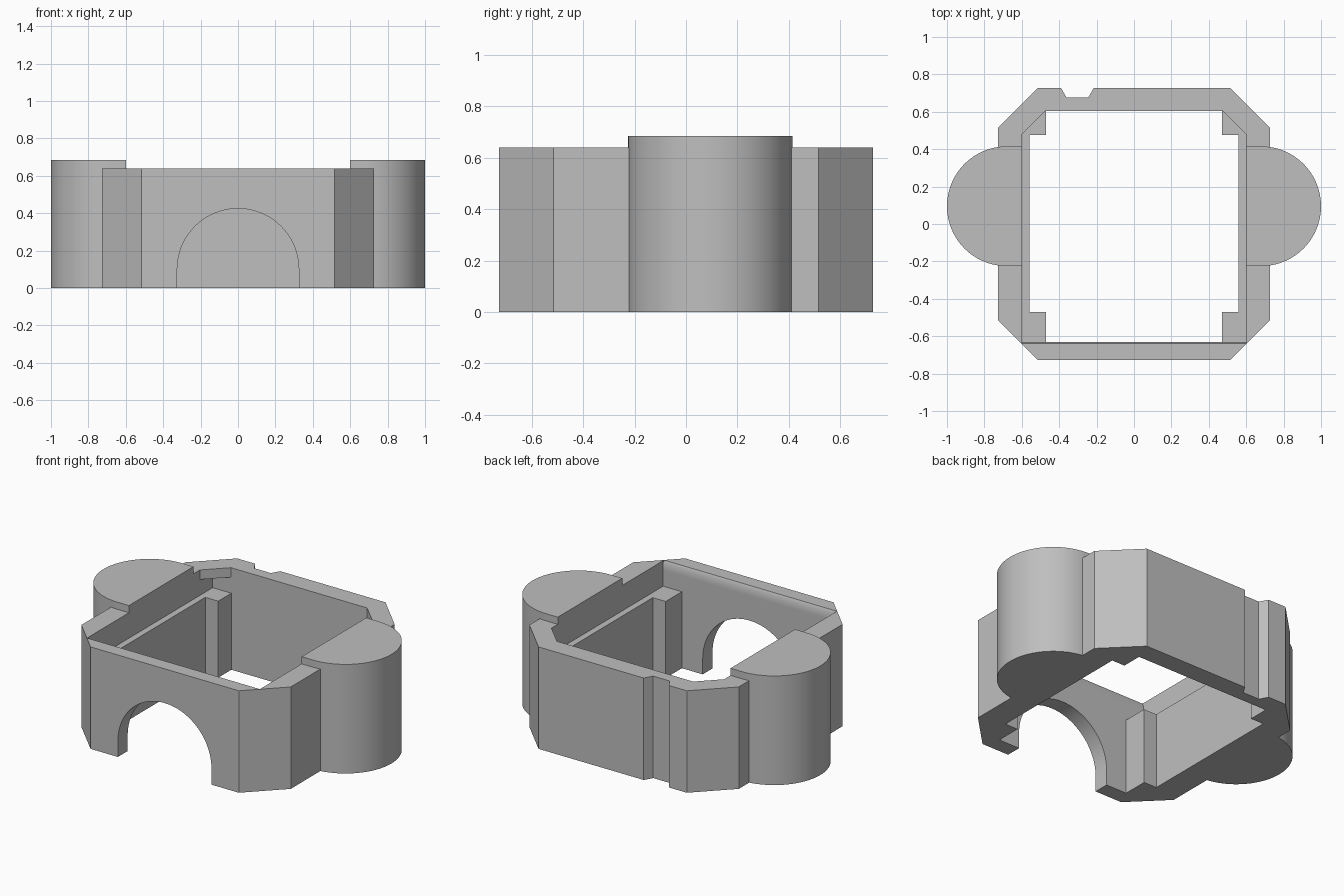
import bpy
import math
from mathutils import Matrix

cube = bpy.data.objects.get("Cube")
if cube:
    bpy.data.objects.remove(cube, do_unlink=True)

grey = bpy.data.materials.new("plain grey")
grey.use_nodes = True
colour = (0.52, 0.52, 0.52, 1)
grey.diffuse_color = colour
grey.node_tree.nodes["Principled BSDF"].inputs["Base Color"].default_value = colour

HEIGHT, EAR_TOP, LEDGE = 0.64, 0.685, 0.48
SIDE, FRONT, BACK = 0.6, -0.63, 0.605      # inner pocket limits
EAR_Y, EAR_R = 0.095, 0.32


def prism(name, outline, low, high, matrix=None):
    """Extrude a flat outline from low to high."""
    n = len(outline)
    verts = [(x, y, z) for z in (low, high) for x, y in outline]
    faces = [tuple(reversed(range(n))), tuple(range(n, 2 * n))]
    faces += [(i, (i + 1) % n, n + (i + 1) % n, n + i) for i in range(n)]
    mesh = bpy.data.meshes.new(name)
    mesh.from_pydata(verts, [], faces)
    if matrix:
        mesh.transform(matrix)
    mesh.materials.append(grey)
    obj = bpy.data.objects.new(name, mesh)
    bpy.context.collection.objects.link(obj)
    return obj


def combine(target, tool, operation):
    """Apply a boolean and discard its tool."""
    mod = target.modifiers.new(tool.name, 'BOOLEAN')
    mod.operation, mod.object, mod.solver = operation, tool, 'EXACT'
    bpy.context.view_layer.objects.active = target
    bpy.ops.object.modifier_apply(modifier=mod.name)
    bpy.data.objects.remove(tool, do_unlink=True)


def mirrored(half):
    """Complete an outline whose right half runs from front to back."""
    return half + [(-x, y) for x, y in reversed(half)]


# Octagonal body
a, b = 0.515, 0.727
housing = prism("housing", mirrored([(a, -b), (b, -a), (b, a), (a, b)]), 0, HEIGHT)

# Rounded ears on both sides
arc = [math.radians(-90 + 180 * i / 48) for i in range(49)]
ear = [(0.5, EAR_Y - EAR_R)]
ear += [(1 - EAR_R + EAR_R * math.cos(t), EAR_Y + EAR_R * math.sin(t)) for t in arc]
ear += [(0.5, EAR_Y + EAR_R)]
combine(housing, prism("left_ear", ear, 0, EAR_TOP), 'UNION')
combine(housing, prism("right_ear", [(-x, y) for x, y in reversed(ear)], 0, EAR_TOP), 'UNION')

# Lower opening that leaves ledges and four corner posts
post, ledge = 0.47, 0.56
lower = mirrored([(post, FRONT), (post, -0.47), (ledge, -0.47),
                  (ledge, 0.475), (post, 0.475), (post, BACK)])
combine(housing, prism("lower_opening", lower, -0.1, LEDGE + 0.05), 'DIFFERENCE')

# Upper pocket, with overhanging tabs in the back corners
pocket = mirrored([(SIDE, FRONT), (SIDE, BACK)])
combine(housing, prism("pocket", pocket, LEDGE, 0.58), 'DIFFERENCE')
mouth = mirrored([(SIDE, FRONT), (SIDE, 0.478), (0.473, BACK)])
combine(housing, prism("pocket_mouth", mouth, 0.57, 0.8), 'DIFFERENCE')

# Small bevel on the inner edge of the front wall
along_x = Matrix(((0, 0, 1, 0), (1, 0, 0, 0), (0, 1, 0, 0), (0, 0, 0, 1)))
bevel = [(FRONT + 0.02, 0.59), (FRONT + 0.02, 0.67), (FRONT - 0.028, 0.67)]
bevel = list(reversed(bevel))
bevel = [(FRONT - 0.01, HEIGHT), (FRONT, HEIGHT - 0.02),
         (FRONT + 0.03, HEIGHT - 0.02), (FRONT + 0.03, 0.7), (FRONT - 0.01, 0.7)]
combine(housing, prism("front_bevel", bevel, -0.599, 0.599, along_x), 'DIFFERENCE')

# Arched doorway in the front wall
radius, spring = 0.325, 0.10
arch = [(-radius, -0.1), (radius, -0.1)]
arch += [(radius * math.cos(math.pi * i / 48), spring + radius * math.sin(math.pi * i / 48))
         for i in range(49)]
upright = Matrix.Rotation(math.radians(90), 4, 'X')
combine(housing, prism("arch", arch, 0.55, 0.9, upright), 'DIFFERENCE')

# Tapered vertical groove in the back wall
groove = [(-0.36, 0.675), (-0.245, 0.675), (-0.185, 0.78), (-0.42, 0.78)]
combine(housing, prism("groove", groove, -0.1, 0.8), 'DIFFERENCE')

# Smooth the curved walls only
bpy.ops.object.select_all(action='DESELECT')
housing.select_set(True)
bpy.context.view_layer.objects.active = housing
bpy.ops.object.shade_smooth_by_angle(angle=math.radians(30))
